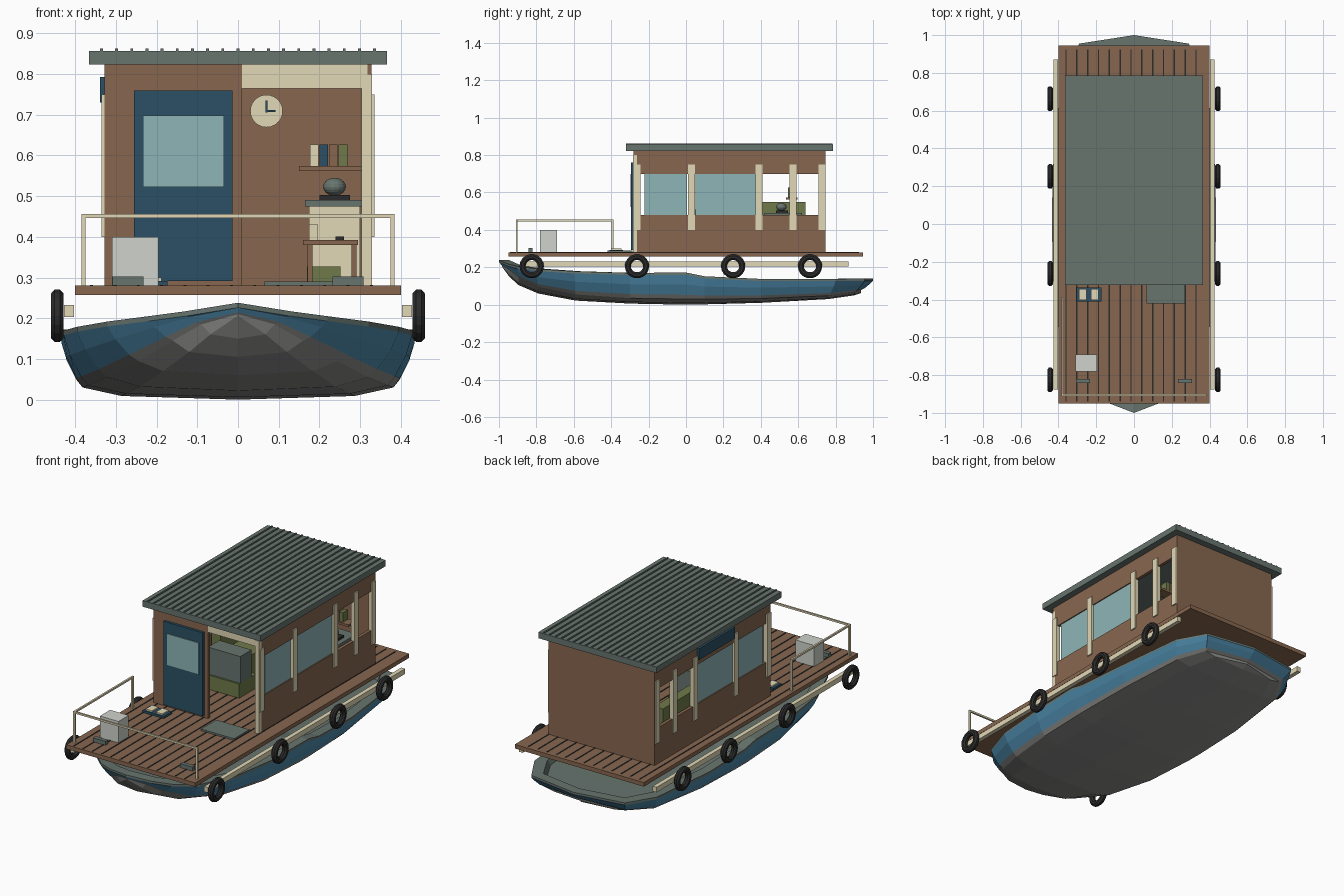
import bpy, bmesh, math
from mathutils import Matrix

if "Cube" in bpy.data.objects:
    bpy.data.objects.remove(bpy.data.objects["Cube"], do_unlink=True)


def material(name, hexcode):
    srgb = [int(hexcode[i:i + 2], 16) / 255 for i in (0, 2, 4)]
    rgba = [((c + 0.055) / 1.055) ** 2.4 for c in srgb] + [1]
    m = bpy.data.materials.new(name)
    m.use_nodes = True
    m.diffuse_color = rgba
    m.node_tree.nodes["Principled BSDF"].inputs["Base Color"].default_value = rgba
    return m


WOOD = material("brown wood", "87674f")
ROOF = material("grey green metal", "68756f")
NAVY = material("dark blue paint", "2b5065")
GLASS = material("pale teal glass", "8db5b7")
CREAM = material("cream trim", "e2d8b6")
RUBBER = material("black rubber", "2b2b2b")
BLUE = material("hull blue", "4d89aa")
GREY = material("hull bottom grey", "8e8e8c")
GREEN = material("olive fabric", "6f7a4a")
PALE = material("pale grey", "d0d4cc")


def finish(bm, name, *mats):
    bmesh.ops.recalc_face_normals(bm, faces=bm.faces)
    me = bpy.data.meshes.new(name)
    bm.to_mesh(me)
    bm.free()
    for m in mats:
        me.materials.append(m)
    ob = bpy.data.objects.new(name, me)
    bpy.context.collection.objects.link(ob)
    return ob


def add_box(bm, x, y, z):
    size = [b - a for a, b in (x, y, z)]
    mid = [(a + b) / 2 for a, b in (x, y, z)]
    bmesh.ops.create_cube(bm, size=1, matrix=Matrix.Translation(mid) @ Matrix.Diagonal(size + [1]))


def box(name, mat, *spans):
    """Each span is an (x, y, z) triple of ranges."""
    bm = bmesh.new()
    for s in spans:
        add_box(bm, *s)
    return finish(bm, name, mat)


def both(x, y, z):
    return [(x, y, z), ((-x[1], -x[0]), y, z)]


# Hull: each station is rim y, width, height, then chine y, width, height, then keel height
stations = [
    (-1, 0, .238, -.985, 0, .21, .205),
    (-.95, .13, .217, -.945, .09, .185, .15),
    (-.9, .22, .205, -.895, .16, .145, .105),
    (-.8, .32, .192, -.79, .245, .095, .06),
    (-.6, .395, .179, -.59, .32, .055, .022),
    (-.3, .428, .17, -.3, .368, .035, .006),
    (0, .435, .172, 0, .382, .03, 0),
    (.1, .434, .152, .1, .382, .03, .002),
    (.4, .425, .138, .4, .374, .033, .01),
    (.8, .38, .138, .76, .335, .048, .03),
    (.955, .29, .14, .9, .255, .068, .05),
    (1, 0, .14, .935, 0, .078, .062),
]
bm = bmesh.new()
rings = []
for y, w, z, yc, c, zc, zk in stations:
    def flank(across, up):
        return (c + (w - c) * across, yc + (y - yc) * across, zc + (z - zc) * up)
    half = [(0, yc, zk), (c * .75, yc, zk + (zc - zk) * .3), (c, yc, zc), flank(.3, .16),
            flank(.75, .55), (w, y, z - .012), (w, y, z),
            (w * .87, y * .945, z), (w * .84, y * .93, z - .03), (0, y * .93, z - .03)]
    ring = half + [(-p[0], p[1], p[2]) for p in half[-2:0:-1]]
    rings.append([bm.verts.new(p) for p in ring])
strip_mats = [0, 0, 0, 1, 1, 2, 2, 2, 2]
for a, b in zip(rings, rings[1:]):
    n = len(a)
    for j in range(n):
        k = (j + 1) % n
        f = bm.faces.new((a[j], a[k], b[k], b[j]))
        f.material_index = strip_mats[min(j, n - 1 - j)]
bmesh.ops.remove_doubles(bm, verts=bm.verts, dist=1e-5)
finish(bm, "hull", GREY, BLUE, ROOF)

# Deck with dark plank seams
box("deck", WOOD, ((-.4, .4), (-.95, .945), (.257, .28)))
box("deck_seams", RUBBER, *[((i * .0573 - .0195, i * .0573 - .0125), (-.94, .925), (.278, .282))
                            for i in range(-6, 7)])

# Rubbing strips and tyre fenders
box("rubbing_strips", CREAM, *both((.403, .427), (-.875, .87), (.203, .232)))


def tyre(name, x, y):
    bm = bmesh.new()
    rows, turns = 8, 18
    grid = []
    for i in range(turns):
        t = i * math.tau / turns
        ring = []
        for j in range(rows):
            p = (j + .5) * math.tau / rows
            r = .049 + .0175 * math.cos(p)
            ring.append(bm.verts.new((x + .0165 * math.sin(p), y + r * math.cos(t), .206 + r * math.sin(t))))
        grid.append(ring)
    for i in range(turns):
        a, b = grid[i], grid[(i + 1) % turns]
        for j in range(rows):
            k = (j + 1) % rows
            bm.faces.new((a[j], a[k], b[k], b[j]))
    finish(bm, name, RUBBER)


for side, x in (("left", .444), ("right", -.444)):
    for n, y in enumerate((-.825, -.262, .252, .663)):
        tyre(f"{side}_tyre_{n + 1}", x, y)

# Cabin walls
wall_y = (-.28, .745)
box("cabin_lower_walls", WOOD, *both((.31, .328), wall_y, (.28, .48)))
box("cabin_upper_walls", WOOD, *both((.31, .328), wall_y, (.7, .825)))
box("back_wall", WOOD, ((-.328, .328), (.73, .747), (.28, .825)))
box("front_wall", WOOD, ((-.328, .01), (-.28, -.262), (.28, .825)))
box("front_beam", CREAM, ((.01, .318), (-.282, -.262), (.765, .825)))
box("front_corner_post", CREAM, ((.303, .329), (-.284, -.262), (.28, .8)))

# Side windows and posts
posts = [s for y in (-.26, .03, .39, .572, .727)
         for s in both((.312, .335), (y - .018, y + .018), (.4, .75))]
box("side_posts", CREAM, *posts)
box("side_windows", GLASS, *both((.316, .322), (-.222, .005), (.48, .7)),
    *both((.316, .322), (.05, .375), (.48, .7)))
box("side_board", NAVY, ((-.339, -.327), (.05, .37), (.73, .793)))

# Door
box("door", NAVY, ((-.255, -.013), (-.294, -.279), (.292, .76)))
box("door_window", GLASS, ((-.233, -.035), (-.298, -.29), (.523, .698)))

# Corrugated roof
box("roof", ROOF, ((-.366, .366), (-.322, .785), (.823, .857)))
box("roof_ridges", ROOF, *[((i * .0373 - .0035, i * .0373 + .0035), (-.32, .783), (.85, .863))
                           for i in range(-9, 10)])

# Railing around the front deck
rail_posts = [((x - .005, x + .005), (y - .005, y + .005), (.28, .455))
              for x, y in ((-.38, -.905), (.38, -.905), (-.38, -.392))]
box("railing", CREAM, *rail_posts,
    ((-.385, .385), (-.91, -.9), (.446, .456)),
    ((-.385, -.375), (-.91, -.387), (.446, .456)))

# Things on the front deck
box("cool_box", PALE, ((-.31, -.195), (-.78, -.69), (.28, .4)))
box("cleats", ROOF, *both((.232, .308), (-.843, -.82), (.28, .303)))
box("hatch", ROOF, ((.065, .27), (-.42, -.285), (.28, .29)))
box("tray", NAVY, ((-.305, -.173), (-.41, -.337), (.28, .292)))
box("tray_mats", CREAM, *[((x - .02, x + .02), (-.402, -.345), (.29, .3)) for x in (-.272, -.208)])

# Sofa, and a metal unit on a green base, inside
box("sofa", GREEN, ((-.305, -.1), (.2, .64), (.28, .4)), ((-.305, -.25), (.2, .64), (.4, .55)))
box("unit_base", GREEN, ((-.21, 0), (.01, .16), (.28, .36)))
box("metal_unit", ROOF, ((-.2, 0), (.02, .12), (.36, .51)))

# Cabinet with round pot
box("cabinet", CREAM, ((.175, .3), (.43, .61), (.28, .475)))
box("cabinet_top", ROOF, ((.165, .303), (.42, .62), (.475, .49)))
bm = bmesh.new()
bmesh.ops.create_uvsphere(bm, u_segments=16, v_segments=10, radius=1,
                          matrix=Matrix.Translation((.237, .51, .523)) @ Matrix.Diagonal((.028, .028, .022, 1)))
finish(bm, "pot", ROOF)
box("pot_stand", RUBBER, ((.2, .275), (.48, .545), (.49, .503)))

# Table with a storage box below
legs = [((x - .006, x + .006), (y - .006, y + .006), (.28, .38)) for x in (.177, .285) for y in (.1, .24)]
box("table", WOOD, ((.16, .295), (.085, .255), (.38, .392)), *legs)
box("storage_box", GREEN, ((.17, .252), (.12, .24), (.28, .327)))
box("cup", CREAM, ((.175, .197), (.15, .172), (.392, .43)))
box("small_tin", RUBBER, ((.24, .26), (.15, .18), (.392, .401)))

# Bookshelf
box("shelf", WOOD, ((.15, .31), (.535, .595), (.562, .574)))
for n, mat in enumerate((CREAM, NAVY, WOOD, GREEN)):
    x = .177 + n * .0235
    box(f"book_{n + 1}", mat, ((x, x + .021), (.545, .59), (.574, .627)))

# Clock on the back wall
bm = bmesh.new()
bmesh.ops.create_cone(bm, cap_ends=True, segments=24, radius1=.04, radius2=.04, depth=.016,
                      matrix=Matrix.Translation((.07, .724, .709)) @ Matrix.Rotation(math.pi / 2, 4, 'X'))
finish(bm, "clock_face", CREAM)
box("clock_hands", NAVY, ((.068, .072), (.711, .717), (.705, .735)),
    ((.068, .092), (.711, .717), (.707, .711)))
